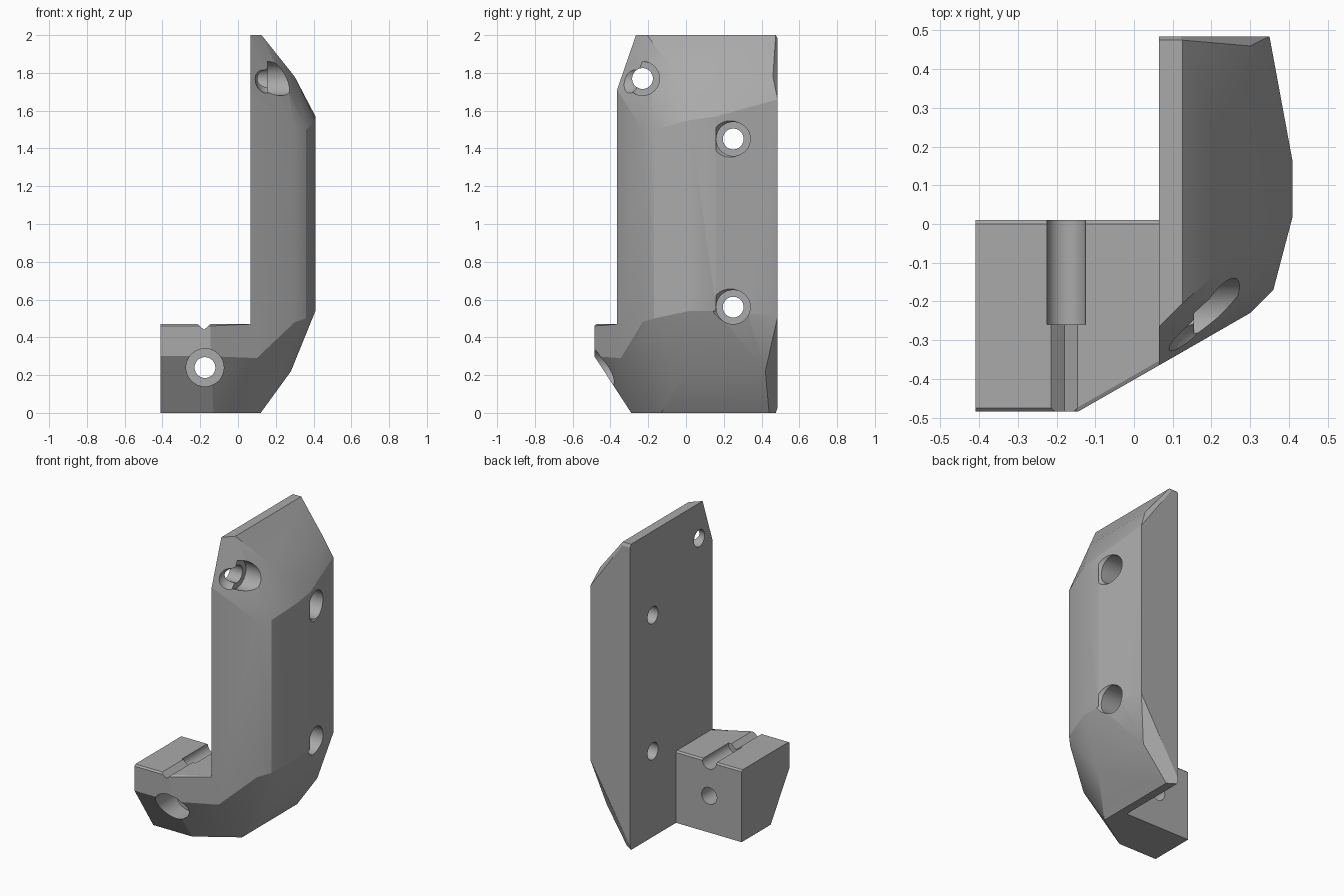
import bpy, bmesh, math
from mathutils import Vector, Matrix

cube = bpy.data.objects.get("Cube")
if cube:
    bpy.data.objects.remove(cube, do_unlink=True)

grey = bpy.data.materials.new("plain grey")
grey.use_nodes = True
colour = (0.4, 0.4, 0.4, 1)
grey.diffuse_color = colour
grey.node_tree.nodes["Principled BSDF"].inputs["Base Color"].default_value = colour


def make_object(name, bm):
    bmesh.ops.recalc_face_normals(bm, faces=bm.faces)
    mesh = bpy.data.meshes.new(name)
    bm.to_mesh(mesh)
    bm.free()
    mesh.materials.append(grey)
    obj = bpy.data.objects.new(name, mesh)
    bpy.context.collection.objects.link(obj)
    return obj


def hull(name, points):
    bm = bmesh.new()
    for p in points:
        bm.verts.new(p)
    res = bmesh.ops.convex_hull(bm, input=bm.verts)
    loose = {g for g in res["geom_interior"] + res["geom_unused"]
             if isinstance(g, bmesh.types.BMVert)}
    bmesh.ops.delete(bm, geom=list(loose), context="VERTS")
    bmesh.ops.dissolve_limit(bm, angle_limit=math.radians(1.5),
                             verts=bm.verts, edges=bm.edges)
    return make_object(name, bm)


def box(name, lo, hi):
    return hull(name, [(x, y, z) for x in (lo[0], hi[0])
                       for y in (lo[1], hi[1]) for z in (lo[2], hi[2])])


def rod(name, start, end, radius, radius_end=None):
    a, b = Vector(start), Vector(end)
    bm = bmesh.new()
    turn = (b - a).to_track_quat("Z", "Y").to_matrix().to_4x4()
    bmesh.ops.create_cone(bm, cap_ends=True, segments=48, radius1=radius,
                          radius2=radius_end or radius, depth=(b - a).length,
                          matrix=Matrix.Translation((a + b) / 2) @ turn)
    return make_object(name, bm)


def cut(target, cutter):
    mod = target.modifiers.new("cut", "BOOLEAN")
    mod.operation = "DIFFERENCE"
    mod.solver = "EXACT"
    mod.object = cutter
    bpy.context.view_layer.objects.active = target
    bpy.ops.object.modifier_apply(modifier=mod.name)
    bpy.data.objects.remove(cutter, do_unlink=True)


INNER = 0.065   # inner wall of the upright
FOOT_TOP = 0.47
FOOT_BACK = 0.01

# Faceted outer envelope of upright and foot together
bracket = hull("bracket_body", [
    # top ridge
    (INNER, -0.265, 2), (0.125, -0.205, 2), (0.125, 0.475, 2), (INNER, 0.475, 2),
    (INNER, 0.485, 1.98), (0.12, 0.485, 1.98),
    # upper shoulder
    (0.3, -0.05, 1.78), (0.3, 0.46, 1.78), (INNER, -0.365, 1.71),
    (0.41, 0.02, 1.55), (0.41, 0.16, 1.57), (0.35, 0.485, 1.66),
    (0.36, -0.17, 1.5), (0.3, -0.23, 1.5),
    # lower shoulder
    (0.41, 0.02, 0.54), (0.41, 0.16, 0.54), (0.35, 0.485, 0.51),
    (0.36, -0.17, 0.5), (0.3, -0.23, 0.48),
    (0.28, 0, 0.22), (0.28, 0.42, 0.22),
    # foot front
    (-0.41, -0.485, 0.6), (-0.145, -0.485, 0.6), (-0.41, 0.1, 0.6),
    (-0.41, -0.485, 0.3), (-0.145, -0.485, 0.3), (0.1, -0.345, 0.29),
    # underside
    (-0.41, -0.29, 0), (-0.13, -0.29, 0), (0.12, -0.13, 0),
    (0.12, 0.44, 0), (INNER, 0.475, 0), (INNER, 0.485, 0.03), (-0.41, 0.1, 0),
])

# Free the space above and behind the foot
cut(bracket, box("upper_cutter", (-1, -1, FOOT_TOP), (INNER, 1, 3)))
cut(bracket, box("rear_cutter", (-1, FOOT_BACK, -1), (INNER, 1, 3)))

# Small chamfer round the front and back of the foot top
bm = bmesh.new()
bm.from_mesh(bracket.data)
rim = [e for e in bm.edges
       if all(abs(v.co.z - FOOT_TOP) < 0.001 for v in e.verts)
       and abs((e.verts[0].co - e.verts[1].co).y) < 0.3
       and min(v.co.x for v in e.verts) < INNER - 0.01]
bmesh.ops.bevel(bm, geom=rim, offset=0.01, segments=1, affect="EDGES")
bm.to_mesh(bracket.data)
bm.free()

# Foot groove: rounded channel behind, shallow vee in front
cut(bracket, rod("channel_cutter", (-0.175, -0.26, 0.465), (-0.175, 0.2, 0.465), 0.05))
cut(bracket, hull("vee_cutter", [(-0.18 + dx, y, z) for y in (-0.7, -0.2)
                                 for dx, z in ((-0.08, 0.51), (0.08, 0.51), (0, 0.44))]))


def screw_hole(centre, axis, floor, top, wide, lip):
    """Clearance hole with a counterbore, along +x or along y."""
    def at(t):
        return (t, *centre) if axis == "x" else (centre[0], t, centre[1])
    step = 1 if top > floor else -1
    cut(bracket, rod("hole_cutter", at(floor - step), at(top), 0.055))
    cut(bracket, rod("bore_cutter", at(floor), at(top), wide))
    if lip:
        cut(bracket, rod("lip_cutter", at(lip - step * 0.012), at(lip + step * 0.01),
                         wide, wide + 0.02))


# Screw holes in the upright and the foot
for height in (0.56, 1.45):
    screw_hole((0.25, height), "x", 0.22, 0.8, 0.09, 0.4)
screw_hole((-0.23, 1.77), "x", 0.155, 0.8, 0.09, None)
screw_hole((-0.175, 0.24), "y", -0.25, -0.9, 0.1, None)

# Scooped entry beside the upper screw hole
bm = bmesh.new()
bmesh.ops.create_uvsphere(bm, u_segments=32, v_segments=16, radius=0.09,
                          matrix=Matrix.Translation((0.18, -0.33, 1.77)))
cut(bracket, make_object("scoop_cutter", bm))

# Shading
bpy.ops.object.select_all(action="DESELECT")
bracket.select_set(True)
bpy.context.view_layer.objects.active = bracket
bpy.ops.object.shade_smooth_by_angle(angle=math.radians(18))
